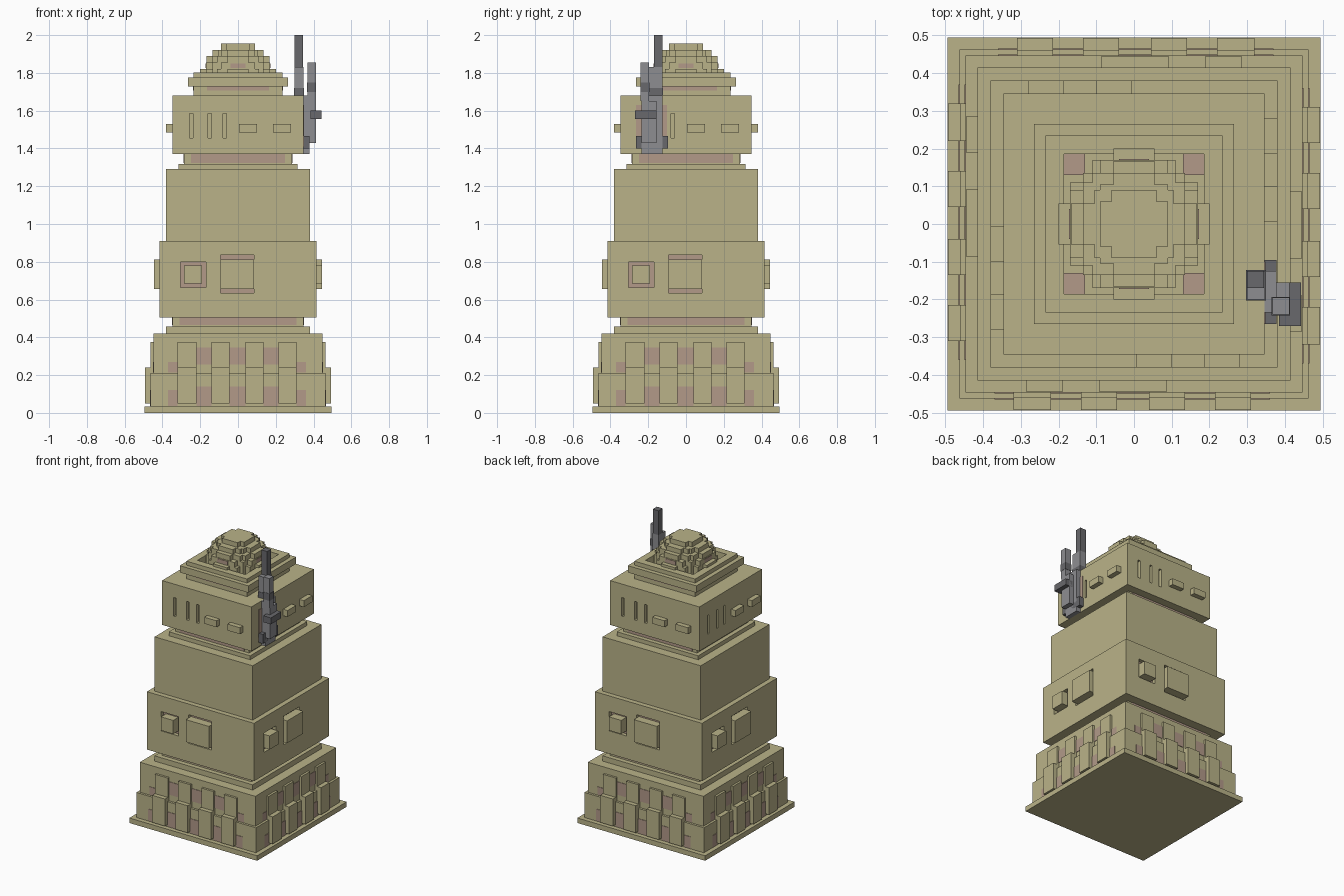
import bpy, bmesh, math
from mathutils import Matrix

cube = bpy.data.objects.get("Cube")
if cube:
    bpy.data.objects.remove(cube, do_unlink=True)


def material(name, rgb):
    m = bpy.data.materials.new(name)
    m.use_nodes = True
    m.diffuse_color = (*rgb, 1)
    m.node_tree.nodes["Principled BSDF"].inputs["Base Color"].default_value = (*rgb, 1)
    return m


SAND = material("sand", (0.49, 0.45, 0.25))
ROSE = material("dusty rose", (0.445, 0.32, 0.25))
GREY = material("light grey", (0.27, 0.27, 0.285))
DARK = material("dark grey", (0.14, 0.14, 0.15))


def boxes(name, mat, spans, turns=1):
    """One object from boxes (x0, x1, y0, y1, z0, z1), repeated in quarter turns."""
    bm = bmesh.new()
    for k in range(turns):
        turn = Matrix.Rotation(k * math.pi / 2, 4, 'Z')
        for x0, x1, y0, y1, z0, z1 in spans:
            place = Matrix.Translation(((x0 + x1) / 2, (y0 + y1) / 2, (z0 + z1) / 2))
            size = Matrix.Diagonal((x1 - x0, y1 - y0, z1 - z0, 1))
            bmesh.ops.create_cube(bm, size=1, matrix=turn @ place @ size)
    mesh = bpy.data.meshes.new(name)
    bm.to_mesh(mesh)
    bm.free()
    mesh.materials.append(mat)
    ob = bpy.data.objects.new(name, mesh)
    bpy.context.collection.objects.link(ob)
    return ob


def tier(name, half, z0, z1, mat=SAND):
    return boxes(name, mat, [(-half, half, -half, half, z0, z1)])


def plates(name, half, rects, mat=ROSE, thick=0.003):
    """Thin painted plates (x0, x1, z0, z1) on all four faces of a tier."""
    return boxes(name, mat, [(a, b, -half - thick, -half + 0.003, c, d)
                             for a, b, c, d in rects], 4)


def cut(target, name, half, depth, rects):
    """Recesses (x0, x1, z0, z1) cut into all four faces of a tier."""
    cutter = boxes(name, SAND, [(a, b, -half - 0.05, -half + depth, c, d)
                                for a, b, c, d in rects], 4)
    cutter.hide_render = True
    cutter.hide_viewport = True
    mod = target.modifiers.new("recesses", 'BOOLEAN')
    mod.object = cutter
    mod.operation = 'DIFFERENCE'
    mod.solver = 'EXACT'


# Stacked square tiers from the ground up
tier("base_slab", 0.495, 0, 0.035)
tier("base_lower", 0.463, 0.035, 0.21)
tier("base_upper", 0.447, 0.21, 0.42)
tier("lower_neck_step", 0.38, 0.42, 0.457)
tier("lower_neck", 0.347, 0.457, 0.505)
middle = tier("middle_block", 0.415, 0.505, 0.91)
tier("upper_block", 0.38, 0.91, 1.29)
tier("upper_neck_step", 0.315, 1.29, 1.318)
tier("upper_neck", 0.285, 1.318, 1.37)
head = tier("head_block", 0.346, 1.37, 1.68)
tier("top_neck", 0.235, 1.68, 1.727)
tier("top_ledge", 0.265, 1.727, 1.755)

# Pilasters around the base, in two heights
columns = [(-0.32, -0.22), (-0.14, -0.045), (0.04, 0.135), (0.215, 0.31)]
boxes("upper_pilasters", SAND,
      [(a, b, -0.462, -0.44, 0.21, 0.375) for a, b in columns], 4)
boxes("lower_pilasters", SAND,
      [(a, b, -0.493, -0.455, 0.05, 0.24) for a, b in columns], 4)

# Rose staining between the pilasters and on the necks
gaps = [(-0.22, -0.14), (-0.045, 0.04), (0.135, 0.215)]
ends = [(-0.37, -0.32), (0.31, 0.36)]
plates("base_upper_stain", 0.447, [(a, b, 0.255, 0.345) for a, b in gaps]
       + [(a, b, 0.215, 0.27) for a, b in ends])
plates("base_lower_stain", 0.463, [(a, b, 0.037, 0.14) for a, b in gaps]
       + [(a, b, 0.037, 0.12) for a, b in ends])
plates("lower_neck_stain", 0.347, [(-0.31, 0.31, 0.465, 0.505)])
plates("upper_neck_stain", 0.285, [(-0.25, 0.25, 1.322, 1.37)])
plates("top_neck_stain", 0.235, [(-0.165, 0.165, 1.708, 1.727)])

# Recessed hatch and panel on the middle block
openings = [(-0.305, -0.17, 0.665, 0.8), (-0.092, 0.086, 0.635, 0.835)]
cut(middle, "middle_cutter", 0.415, 0.03, openings)
plates("recess_floor", 0.385, openings)
boxes("hatches", SAND, [(-0.285, -0.19, -0.445, -0.38, 0.685, 0.78)], 4)
boxes("panels", SAND, [(-0.092, 0.086, -0.445, -0.38, 0.656, 0.812)], 4)

# Slots and small boxes on the head
cut(head, "slot_cutter", 0.346, 0.025,
    [(x, x + 0.019, 1.455, 1.585) for x in (-0.256, -0.158, -0.08)])
boxes("head_boxes", SAND, [(x, x + 0.095, -0.38, -0.34, 1.485, 1.53)
                           for x in (0.005, 0.185)], 4)

# Collar: two frames around a sunken floor
for name, half, z0, z1 in (("collar_lower", 0.265, 1.755, 1.775),
                           ("collar_upper", 0.235, 1.775, 1.803)):
    boxes(name, SAND, [(-half, 0.185, -half, -0.185, z0, z1)], 4)
boxes("collar_floor_stain", ROSE, [(0.13, 0.185, 0.13, 0.185, 1.754, 1.759)], 4)

# Stepped dome: each layer is a set of crossing boxes (half x, half y)
layers = [
    (1.755, 1.82, [(0.2, 0.055), (0.17, 0.11), (0.135, 0.135)]),
    (1.82, 1.855, [(0.17, 0.09), (0.135, 0.135)]),
    (1.855, 1.89, [(0.167, 0.055), (0.135, 0.11)]),
    (1.89, 1.922, [(0.135, 0.055), (0.105, 0.09)]),
    (1.922, 1.955, [(0.09, 0.06)]),
]
for i, (z0, z1, halves) in enumerate(layers):
    boxes("dome_layer_%d" % (i + 1), SAND,
          [(-a, a, -b, b, z0, z1) for a, b in halves], 2)
plates("dome_stain", 0.17, [(-0.04, 0.04, 1.825, 1.85)])

# Antenna unit on the left side of the head
boxes("antenna_backing_stain", ROSE, [(0.34, 0.349, -0.265, -0.1, 1.41, 1.63)])
boxes("antenna_rod", DARK, [(0.3, 0.345, -0.17, -0.125, 1.83, 2.0)])
boxes("antenna_sleeve", GREY, [(0.3, 0.347, -0.2, -0.125, 1.68, 1.83)])
boxes("antenna_mount", GREY, [(0.345, 0.378, -0.235, -0.125, 1.37, 1.68)])
boxes("antenna_body", GREY, [(0.37, 0.412, -0.235, -0.155, 1.43, 1.65)])
boxes("second_rod", GREY, [(0.367, 0.412, -0.24, -0.195, 1.65, 1.855)])
boxes("antenna_block", DARK, [(0.385, 0.443, -0.27, -0.155, 1.555, 1.6)])
boxes("antenna_foot", DARK, [(0.345, 0.378, -0.265, -0.095, 1.4, 1.465)])
boxes("antenna_bands", DARK, [(0.297, 0.35, -0.203, -0.122, 1.68, 1.72),
                              (0.364, 0.414, -0.242, -0.193, 1.7, 1.75)])
